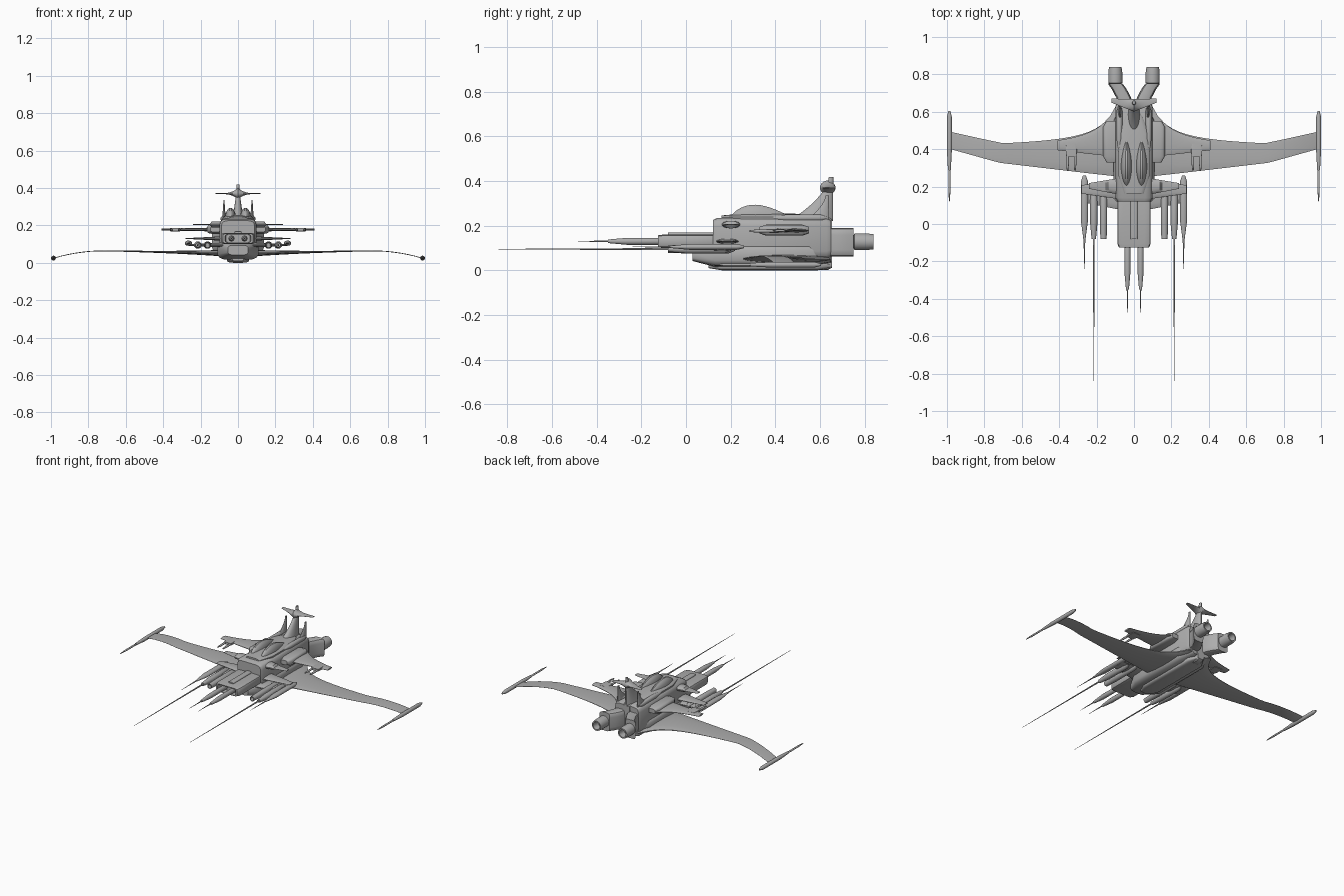
import bpy
import bmesh
from math import cos, sin, pi, copysign

if "Cube" in bpy.data.objects:
    bpy.data.objects.remove(bpy.data.objects["Cube"])

GREY = (0.42, 0.42, 0.42, 1)
hull_grey = bpy.data.materials.new("hull grey")
hull_grey.use_nodes = True
hull_grey.diffuse_color = GREY
hull_grey.node_tree.nodes["Principled BSDF"].inputs["Base Color"].default_value = GREY


def loft(name, axis, sections, square=1.0, sides=16, mirror=False):
    """Skin rings (position, centre a, centre b, radius a, radius b) along an axis.
    square = 1 gives ellipses, smaller values give boxes with rounded corners."""
    bm = bmesh.new()
    rings = []
    for along, centre_a, centre_b, radius_a, radius_b in sections:
        ring = []
        for i in range(sides):
            angle = 2 * pi * (i + 0.5) / sides
            c, s = cos(angle), sin(angle)
            u = centre_a + radius_a * copysign(abs(c) ** square, c)
            v = centre_b + radius_b * copysign(abs(s) ** square, s)
            place = {"x": (along, u, v), "y": (u, along, v), "z": (u, v, along)}
            ring.append(bm.verts.new(place[axis]))
        rings.append(ring)
    for ring, following in zip(rings, rings[1:]):
        for i in range(sides):
            j = (i + 1) % sides
            bm.faces.new((ring[i], ring[j], following[j], following[i]))
    bm.faces.new(rings[0])
    bm.faces.new(rings[-1])
    bmesh.ops.recalc_face_normals(bm, faces=bm.faces)
    mesh = bpy.data.meshes.new(name)
    bm.to_mesh(mesh)
    bm.free()
    mesh.materials.append(hull_grey)
    part = bpy.data.objects.new(name, mesh)
    bpy.context.collection.objects.link(part)
    if mirror:
        part.modifiers.new("Mirror", "MIRROR")
    bpy.ops.object.select_all(action="DESELECT")
    part.select_set(True)
    bpy.context.view_layer.objects.active = part
    bpy.ops.object.shade_smooth_by_angle(angle=0.6)


def body(name, front, back, width, low, high, x=0, bevel=0.02, nose=0.9, tail=0.9,
         square=0.3, recess=False):
    """Rounded block along y, narrowed at both ends, optionally with a recessed front."""
    z, height = (low + high) / 2, (high - low) / 2
    steps = [(back, tail), (back - bevel, 1), (front + bevel, 1), (front, nose)]
    if recess:
        steps += [(front, nose * 0.85), (front + bevel * 2, nose * 0.8)]
    loft(name, "y", [(y, x, z, width * k, height * k) for y, k in steps],
         square, mirror=x > 0)


def pod(name, x, z, back, front, radius, barrel=None, muzzle=0.6, flat=1.0, hollow=False):
    """Mirrored round pod along y with tapered ends, a thin barrel or an open mouth."""
    length = front - back
    steps = [(back, 0.4), (back + length * 0.1, 1), (back + length * 0.7, 1), (front, muzzle)]
    if barrel is not None:
        steps += [(front, 0.25), (barrel, 0.05)]
    if hollow:
        steps += [(front, muzzle * 0.75), (back + length / 2, muzzle * 0.6)]
    loft(name, "y", [(y, x, z, radius * k, radius * k * flat) for y, k in steps], mirror=True)


def wing(name, root, tip, front, back, height, thickness, steps=16):
    """Mirrored lens-shaped wing whose edges, height and thickness are functions of x."""
    sections = []
    for i in range(steps + 1):
        x = root + (tip - root) * i / steps
        centre, chord = (front(x) + back(x)) / 2, back(x) - front(x)
        sections.append((x, centre, height(x), chord / 2, thickness(x)))
    loft(name, "x", sections, mirror=True)


def fin(name, x, high, back, chord, tip_chord, width, low=0.22, steps=8):
    """Upright fin with a concave leading edge and a straight trailing edge."""
    sections = []
    for i in range(steps + 1):
        rise = i / steps
        flare = (1 - rise) ** 1.7
        depth = tip_chord + (chord - tip_chord) * flare
        sections.append((low + (high - low) * rise, x, back - depth / 2,
                         width * (0.25 + 0.75 * flare), depth / 2))
    loft(name, "z", sections, mirror=x > 0)


# Fuselage
body("fuselage", front=0.12, back=0.65, width=0.1, low=0.05, high=0.235)
body("lower_hull", front=0.03, back=0.65, width=0.11, low=0.015, high=0.12,
     bevel=0.1, nose=0.5, tail=0.6, square=0.5)
body("keel", front=0.1, back=0.65, width=0.06, low=0, high=0.04,
     bevel=0.06, nose=0.5, tail=0.4, square=0.5)
body("tail_post", front=0.58, back=0.655, width=0.03, low=0, high=0.24)

# Nose block with a recessed mouth
body("nose_block", front=-0.125, back=0.16, width=0.09, low=0.1, high=0.16, recess=True)
body("nose_ridge", front=-0.08, back=0.13, width=0.02, low=0.14, high=0.17, square=0.5)

# Cockpits and spine
body("cockpit_base", front=0.16, back=0.58, width=0.085, low=0.21, high=0.255,
     bevel=0.1, nose=0.6, tail=0.5, square=0.7)
canopy = []
for i in range(13):
    reach = i / 12
    bulge = 0.1 + 0.9 * sin(pi * reach ** 0.75)
    canopy.append((0.2 + 0.27 * reach, 0.04, 0.235, 0.03 * bulge, 0.06 * bulge))
loft("canopy", "y", canopy, mirror=True)
pod("deck_rib", x=0.078, z=0.235, back=0.63, front=0.38, radius=0.016, muzzle=0.3)

# Tail
fin("tail_fin", x=0, high=0.418, back=0.66, chord=0.2, tip_chord=0.02, width=0.035)
fin("side_fin", x=0.075, high=0.335, back=0.64, chord=0.11, tip_chord=0.015, width=0.014)
wing("tailplane", root=0, tip=0.12, front=lambda x: 0.6 + 0.4 * x, back=lambda x: 0.67,
     height=lambda x: 0.37, thickness=lambda x: 0.002 + 0.03 * (1 - x / 0.12) ** 4)

# Main wings, swept back and drooping towards the tips
wing("main_wing", root=0.05, tip=0.985,
     front=lambda x: 0.24 + 0.12 * x + 0.16 * max(0, x - 0.72),
     back=lambda x: min(0.65, 0.4 + 0.023 / x + 0.25 * max(0, x - 0.7)),
     height=lambda x: 0.05 + 0.02 * x - 0.55 * max(0, x - 0.7) ** 2,
     thickness=lambda x: 0.002 + 0.02 * (1 - x) ** 3, steps=24)
pod("wingtip_gun", x=0.987, z=0.025, back=0.605, front=0.29, radius=0.013)
pod("wingtip_barrel", x=0.987, z=0.025, back=0.3, front=0.12, radius=0.006, muzzle=0.3)

# Upper stub wings with short guns
body("stub_wing_root", front=0.33, back=0.55, width=0.045, low=0.155, high=0.205,
     x=0.12, bevel=0.03, nose=0.6, tail=0.6, square=0.5)
wing("stub_wing", root=0.1, tip=0.41,
     front=lambda x: 0.345 + 0.12 * x, back=lambda x: min(0.55, 0.385 + 0.0255 / x),
     height=lambda x: 0.178, thickness=lambda x: 0.013 - 0.02 * x)
body("stub_gun_block", front=0.36, back=0.43, width=0.03, low=0.168, high=0.186, x=0.335)
for side, x in (("inner", 0.315), ("outer", 0.355)):
    pod(f"{side}_stub_gun", x=x, z=0.176, back=0.4, front=0.285, radius=0.007)

# Weapon racks beside the nose
wing("upper_rack", root=0.08, tip=0.24,
     front=lambda x: 0.14 + 0.2 * x, back=lambda x: 0.26 - 0.17 * x,
     height=lambda x: 0.205, thickness=lambda x: 0.003 + 0.014 * (x < 0.14))
wing("middle_rack", root=0.08, tip=0.28,
     front=lambda x: 0.12 + 0.15 * x, back=lambda x: 0.25 - 0.15 * x,
     height=lambda x: 0.13, thickness=lambda x: 0.016 - 0.05 * x)
wing("lower_rack", root=0.08, tip=0.265,
     front=lambda x: 0.06 + 0.2 * x, back=lambda x: 0.23 - 0.1 * x,
     height=lambda x: 0.095, thickness=lambda x: 0.016 - 0.04 * x)

# Guns and missiles
pod("outer_missile", x=0.265, z=0.105, back=0.26, front=-0.08, radius=0.02,
    barrel=-0.24, muzzle=0.3, flat=0.7)
pod("long_gun", x=0.215, z=0.095, back=0.2, front=-0.08, radius=0.02, barrel=-0.84)
pod("rocket_tube", x=0.163, z=0.095, back=0.22, front=-0.08, radius=0.02,
    muzzle=0.85, hollow=True)
pod("nose_gun", x=0.035, z=0.13, back=-0.06, front=-0.35, radius=0.016,
    barrel=-0.485, muzzle=0.5)
pod("belly_gun", x=0.06, z=0.035, back=0.25, front=0.11, radius=0.014)

# Splayed engines with hollow nozzles
engine_arm = [(0.6 + 0.15 * s, 0.04 + 0.06 * s * s, 0.125, 0.04, 0.064) for s in (0, 0.5, 0.8, 1)]
loft("engine_arm", "y", engine_arm, square=0.4, mirror=True)
pod("engine_nozzle", x=0.1, z=0.128, back=0.745, front=0.84, radius=0.038,
    muzzle=0.9, hollow=True)
